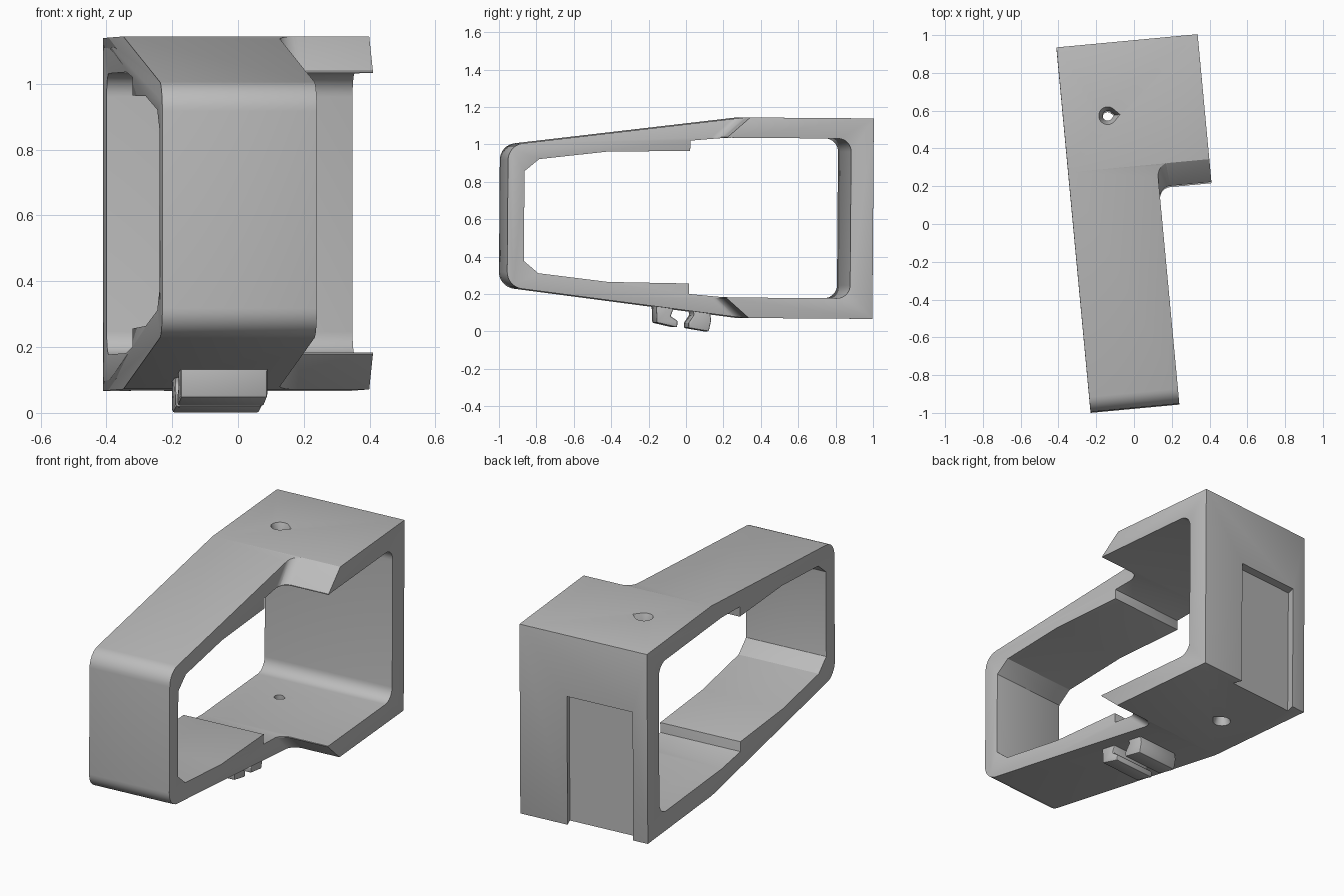
import bpy, bmesh, math
from mathutils import Vector, Matrix

if "Cube" in bpy.data.objects:
    bpy.data.objects.remove(bpy.data.objects["Cube"])

# Whole bracket is built square to the axes (u, v, z about mid-height), then turned
PLACE = (Matrix.Translation((0, 0, 0.61)) @ Matrix.Rotation(math.radians(-0.43), 4, 'X')
         @ Matrix.Rotation(math.radians(5.35), 4, 'Z'))
U0, U1, UN = -0.322, 0.4287, 0.150      # left side, wide side, narrow side

grey = bpy.data.materials.new("plain_grey")
grey.diffuse_color = (0.5, 0.5, 0.5, 1)
grey.use_nodes = True
grey.node_tree.nodes["Principled BSDF"].inputs["Base Color"].default_value = grey.diffuse_color


def loft(name, sections):
    """Solid skin through matching closed sections, capped at both ends."""
    bm = bmesh.new()
    rings = [[bm.verts.new(p) for p in s] for s in sections]
    n = len(rings[0])
    for a, b in zip(rings, rings[1:]):
        for i in range(n):
            j = (i + 1) % n
            bm.faces.new((a[i], a[j], b[j], b[i]))
    bm.faces.new(rings[0][::-1])
    bm.faces.new(rings[-1])
    bmesh.ops.recalc_face_normals(bm, faces=bm.faces)
    me = bpy.data.meshes.new(name)
    bm.to_mesh(me)
    bm.free()
    ob = bpy.data.objects.new(name, me)
    bpy.context.collection.objects.link(ob)
    me.materials.append(grey)
    return ob


def side_prism(name, profile, u0, u1):
    """Extrude a (v, z) profile across the width."""
    return loft(name, [[(u, v, z) for v, z in profile] for u in (u0, u1)])


def rounded(points, steps=8):
    """Round corners of (x, y, radius) points."""
    out = []
    for i, (x, y, r) in enumerate(points):
        p = Vector((x, y))
        if r == 0:
            out.append((x, y))
            continue
        a = (Vector(points[i - 1][:2]) - p).normalized()
        b = (Vector(points[(i + 1) % len(points)][:2]) - p).normalized()
        half = a.angle(b) / 2
        c = p + (a + b).normalized() * r / math.sin(half)
        s = p + a * r / math.tan(half) - c
        e = p + b * r / math.tan(half) - c
        turn = math.atan2(s.x * e.y - s.y * e.x, s.dot(e))
        for k in range(steps + 1):
            t = turn * k / steps
            out.append((c.x + s.x * math.cos(t) - s.y * math.sin(t),
                        c.y + s.x * math.sin(t) + s.y * math.cos(t)))
    return out


def mirrored(half):
    """Complete an upper half profile with its mirror image below."""
    return half + [(v, -z, r) for v, z, r in reversed(half)]


def cut(ob, cutter):
    cutter.hide_render = True
    m = ob.modifiers.new("cut", 'BOOLEAN')
    m.operation, m.solver, m.object = 'DIFFERENCE', 'EXACT', cutter


def soften(ob, width, segments):
    m = ob.modifiers.new("soften", 'BEVEL')
    m.width, m.segments = width, segments
    m.limit_method, m.angle_limit = 'ANGLE', math.radians(35)


def finish(ob):
    """Apply modifiers, shade and move into place."""
    bpy.context.view_layer.update()
    dg = bpy.context.evaluated_depsgraph_get()
    ob.data = bpy.data.meshes.new_from_object(ob.evaluated_get(dg))
    ob.modifiers.clear()
    bpy.ops.object.select_all(action='DESELECT')
    ob.select_set(True)
    bpy.context.view_layer.objects.active = ob
    bpy.ops.object.shade_smooth_by_angle(angle=math.radians(30))
    ob.matrix_world = PLACE


# Frame: tapered outer loop
outer = rounded(mirrored([(-0.972, 0.379, 0.09), (0.30, 0.536, 0), (0.965, 0.536, 0)]))
frame = side_prism("bracket_frame", outer, U0, U1)

# Opening with chamfered front corners, stepped pads and rounded back corners
inner = rounded(mirrored([(-0.883, 0.24, 0), (-0.805, 0.305, 0), (-0.43, 0.349, 0),
                          (0.006, 0.354, 0), (0.006, 0.41, 0), (0.20, 0.427, 0),
                          (0.844, 0.427, 0.07)]))
opening = side_prism("opening_cutter", inner, -1, 1)

# Narrow front half: plan cut whose back edge slopes within the flanges
sections = []
for z in (-0.62, -0.43, 0.43, 0.62):
    e = 0.18 + 1.14 * (abs(z) - 0.43)
    plan = rounded([(UN, -2, 0), (UN, e, 0.06), (1, e, 0), (1, -2, 0)])
    sections.append([(u, v, z) for u, v in plan])
narrowing = loft("narrowing_cutter", sections)

# Dovetail slot in the back, open at the bottom
slot = loft("slot_cutter", [[(-0.25, 0.915, z), (0.165, 0.915, z),
                             (0.145, 0.985, z), (-0.23, 0.985, z)] for z in (-0.7, 0.19)])


# Teardrop screw holes, wider on the outside
def teardrop(r, z):
    pts = [(-0.086 + r * 1.41, 0.58, z)]
    for k in range(25):
        t = math.radians(45 + 270 * k / 24)
        pts.append((-0.086 + r * math.cos(t), 0.58 + r * math.sin(t), z))
    return pts


holes = [loft("hole_cutter", [teardrop(0.026, s * 0.38), teardrop(0.026, s * 0.48),
                              teardrop(0.047, s * 0.536), teardrop(0.047, s * 0.6)])
         for s in (1, -1)]

cut(frame, opening)
cut(frame, narrowing)
soften(frame, 0.016, 3)
for c in [slot] + holes:
    cut(frame, c)
finish(frame)

# Two facing clip hooks under the frame
hooks = {
    "front_hook": [(-0.165, .16), (-0.160, .045), (-0.05, .02), (-0.047, .055),
                   (-0.085, .08), (-0.07, .12), (-0.06, .16)],
    "back_hook": [(0.02, .14), (0.04, .09), (0.01, .045), (0.01, .018),
                  (0.12, .0), (0.133, .06), (0.12, .14)],
}
for name, pts in hooks.items():
    hook = side_prism(name, [(v, z - 0.61) for v, z in pts], -0.19, 0.075)
    soften(hook, 0.008, 2)
    finish(hook)

for c in [opening, narrowing, slot] + holes:
    bpy.data.objects.remove(c, do_unlink=True)
